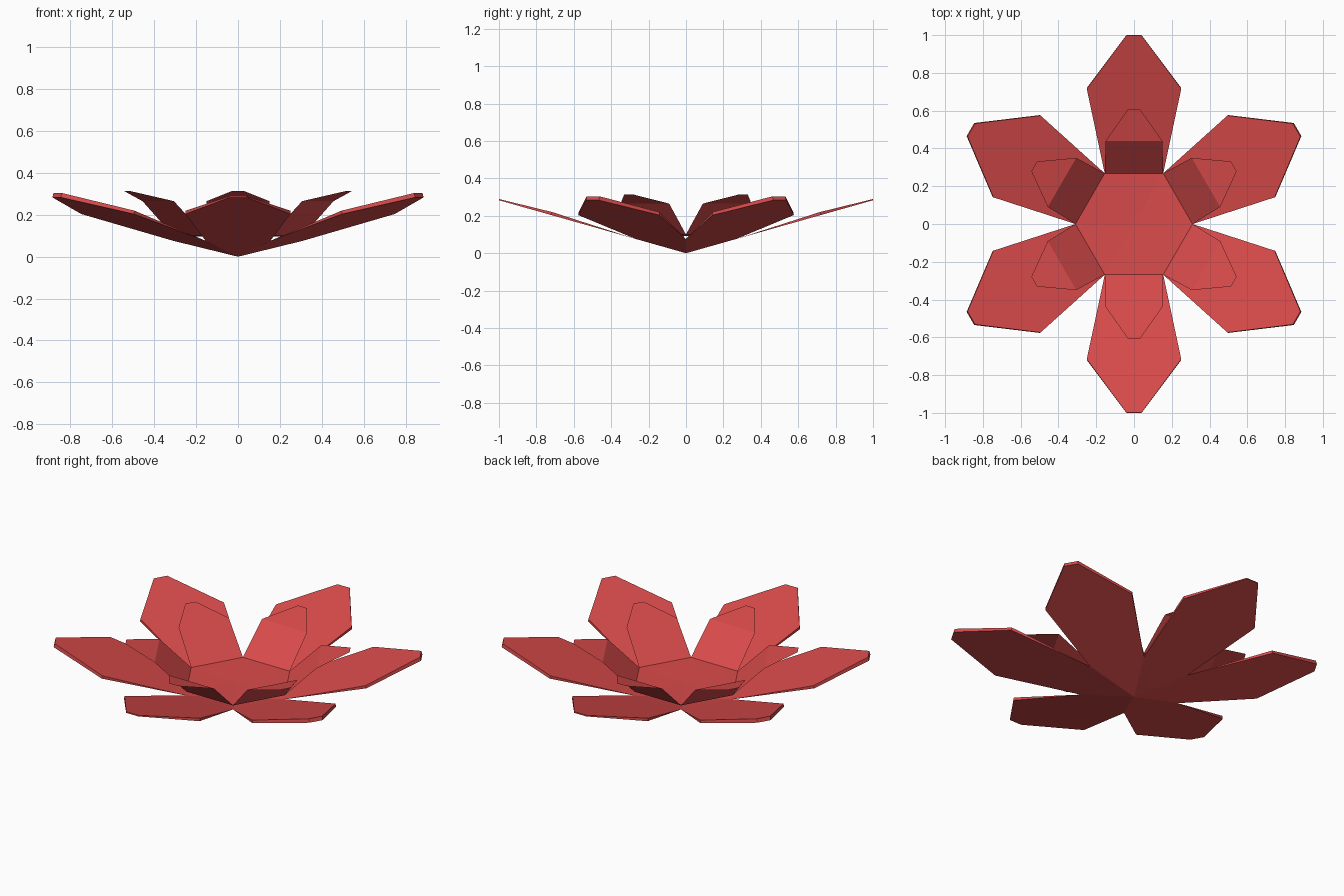
import bpy, bmesh, math
from mathutils import Matrix, Vector

cube = bpy.data.objects.get("Cube")
if cube:
    bpy.data.objects.remove(cube)

red = bpy.data.materials.new("petal_red")
red.use_nodes = True
COLOR = (0.70, 0.07, 0.07, 1)
red.diffuse_color = COLOR
red.node_tree.nodes["Principled BSDF"].inputs["Base Color"].default_value = COLOR

SLOPE = 0.283


def finish(bm, name):
    bmesh.ops.remove_doubles(bm, verts=bm.verts, dist=0.0005)
    mesh = bpy.data.meshes.new(name)
    bm.to_mesh(mesh)
    bm.free()
    mesh.materials.append(red)
    obj = bpy.data.objects.new(name, mesh)
    bpy.context.collection.objects.link(obj)


def add_face(bm, points, turn):
    bm.faces.new([bm.verts.new(turn @ Vector(p)) for p in points])


def mirrored(half):
    """Close a half outline (root to tip) across the petal's middle."""
    return half + [(-x, y, z) for x, y, z in reversed(half)]


# Outer flower: shallow bowl running into six wedge-thick petals
bm = bmesh.new()
for i in range(6):
    turn = Matrix.Rotation(math.radians(60 * i), 3, "Z")
    tip_thick = 0.006 if i % 3 == 0 else 0.021
    outline = [(0.155, 0.268, 0), (0.25, 0.72, 0.016), (0.04, 1.0, tip_thick)]
    low = mirrored([(x, y, y * SLOPE) for x, y, t in outline])
    high = mirrored([(x, y - t * SLOPE, y * SLOPE + t) for x, y, t in outline])
    add_face(bm, high, turn)
    add_face(bm, low[::-1], turn)
    for a in range(5):
        b = a + 1
        if a in (0, 4):  # side strips taper to nothing at the root
            root, wide = (a, b) if a == 0 else (b, a)
            tri = [low[root], low[wide], high[wide]]
            add_face(bm, tri if a == 0 else tri[::-1], turn)
        else:
            add_face(bm, [low[a], low[b], high[b], high[a]], turn)
    add_face(bm, [(0, 0, 0), low[0], low[5]], turn)
finish(bm, "outer_petals")

# Inner flower: almost flat centre with six bent sheet petals
bm = bmesh.new()
for i in range(6):
    turn = Matrix.Rotation(math.radians(60 * i), 3, "Z")
    root, bend, tip = (0.155, 0.268, 0.10), (0.15, 0.44, 0.265), (0.03, 0.61, 0.313)
    for near, far in ((root, bend), (bend, tip)):
        add_face(bm, mirrored([near, far]), turn)
    add_face(bm, [(0, 0, 0.092), root, (-root[0], root[1], root[2])], turn)
finish(bm, "inner_petals")
